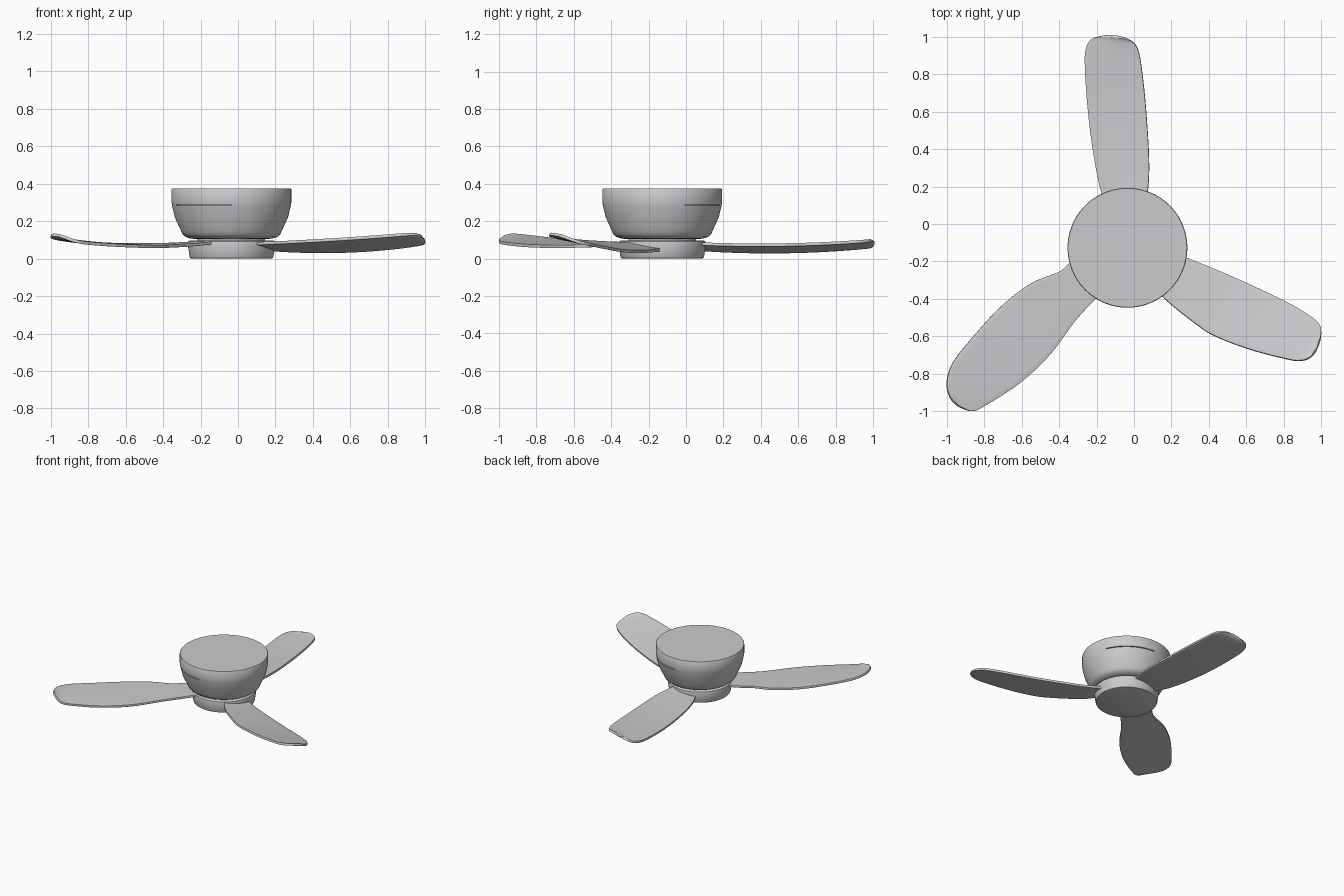
import bpy, bmesh, math
from mathutils import Vector

CENTRE = Vector((-0.035, -0.127, 0))
SEGMENTS = 96

cube = bpy.data.objects.get("Cube")
if cube:
    bpy.data.objects.remove(cube, do_unlink=True)

# One painted metal finish for everything
paint = bpy.data.materials.new("light_grey_paint")
paint.use_nodes = True
grey = (0.6, 0.6, 0.62, 1)
paint.diffuse_color = grey
paint.node_tree.nodes["Principled BSDF"].inputs["Base Color"].default_value = grey


def finish(bm, name, angle=35):
    """Turn a bmesh into a shaded, painted object."""
    bmesh.ops.recalc_face_normals(bm, faces=bm.faces)
    mesh = bpy.data.meshes.new(name)
    bm.to_mesh(mesh)
    bm.free()
    mesh.materials.append(paint)
    obj = bpy.data.objects.new(name, mesh)
    bpy.context.collection.objects.link(obj)
    bpy.ops.object.select_all(action='DESELECT')
    obj.select_set(True)
    bpy.context.view_layer.objects.active = obj
    bpy.ops.object.shade_smooth_by_angle(angle=math.radians(angle))
    return obj


def lathe(profile):
    """Revolve (radius, height) points into a closed solid about the fan axis."""
    bm = bmesh.new()
    rings = []
    for radius, height in profile:
        ring = []
        for i in range(SEGMENTS):
            a = math.tau * i / SEGMENTS
            ring.append(bm.verts.new(CENTRE + Vector((radius * math.cos(a), radius * math.sin(a), height))))
        rings.append(ring)
    for low, high in zip(rings, rings[1:]):
        for i in range(SEGMENTS):
            j = (i + 1) % SEGMENTS
            bm.faces.new((low[i], low[j], high[j], high[i]))
    bm.faces.new(rings[0])
    bm.faces.new(rings[-1])
    bmesh.ops.recalc_face_normals(bm, faces=bm.faces)
    return bm


# Motor housing, with two narrow vent slits sunk into its wall
SLIT_LOW, SLIT_HIGH = 0.283, 0.289
bm = lathe([(0.19, 0.104), (0.22, 0.108), (0.245, 0.116), (0.261, 0.13), (0.27, 0.15),
            (0.302, 0.22), (0.317, SLIT_LOW), (0.318, SLIT_HIGH), (0.32, 0.3),
            (0.32, 0.37), (0.317, 0.375)])


def in_slit(face):
    c = face.calc_center_median()
    angle = math.degrees(math.atan2(c.y - CENTRE.y, c.x - CENTRE.x)) % 180
    return SLIT_LOW < c.z < SLIT_HIGH and 22 < angle < 90


slit = bmesh.ops.extrude_face_region(bm, geom=[f for f in bm.faces if in_slit(f)])
bmesh.ops.delete(bm, geom=[f for f in bm.faces if in_slit(f) and f not in slit["geom"]],
                 context='FACES_ONLY')
for v in slit["geom"]:
    if isinstance(v, bmesh.types.BMVert):
        offset = v.co - CENTRE
        offset.z = 0
        v.co -= offset.normalized() * 0.012
finish(bm, "motor_housing")

# Shaft neck and the hub below it
finish(lathe([(0.18, 0.08), (0.18, 0.11)]), "shaft_neck")
finish(lathe([(0.212, 0), (0.22, 0.003), (0.224, 0.012), (0.234, 0.08),
              (0.231, 0.092), (0.218, 0.098)]), "rotor_hub")


def smooth_path(points, count):
    """Resample a path evenly along a Catmull-Rom curve."""
    pts = [Vector(p) for p in points]
    pts = [2 * pts[0] - pts[1]] + pts + [2 * pts[-1] - pts[-2]]
    fine = []
    for a, b, c, d in zip(pts, pts[1:], pts[2:], pts[3:]):
        for k in range(16):
            t = k / 16
            fine.append(0.5 * (2 * b + (c - a) * t + (2 * a - 5 * b + 4 * c - d) * t ** 2
                               + (3 * b - a - 3 * c + d) * t ** 3))
    fine.append(pts[-2])
    lengths = [0]
    for p, q in zip(fine, fine[1:]):
        lengths.append(lengths[-1] + (q - p).length)
    out, k = [], 0
    for i in range(count):
        goal = lengths[-1] * i / (count - 1)
        while k < len(fine) - 2 and lengths[k + 1] < goal:
            k += 1
        t = (goal - lengths[k]) / (lengths[k + 1] - lengths[k])
        out.append(fine[k].lerp(fine[k + 1], t))
    return out


def bend(heights, t):
    """Quadratic through the root, middle and tip heights."""
    root, middle, tip = heights
    return (root * (1 - t) * (1 - 2 * t) + 4 * middle * t * (1 - t) + tip * t * (2 * t - 1))


def blade(name, low_edge, high_edge, low_z, high_z, rows=56, columns=12):
    """Twisted sheet between two edge curves that meet at the tip."""
    bm = bmesh.new()
    grid = []
    lows, highs = smooth_path(low_edge, rows), smooth_path(high_edge, rows)
    for i, (a, b) in enumerate(zip(lows, highs)):
        t = i / (rows - 1)
        tip_z = (low_z[2] + high_z[2]) / 2
        blend = max(0, (t - 0.88) / 0.12) ** 2
        za = bend(low_z, t) * (1 - blend) + tip_z * blend
        zb = bend(high_z, t) * (1 - blend) + tip_z * blend
        row = []
        for j in range(columns + 1):
            s = j / columns
            p = a.lerp(b, s)
            row.append(bm.verts.new((p.x, p.y, za + (zb - za) * s)))
        grid.append(row)
    for r, q in zip(grid, grid[1:]):
        for j in range(columns):
            bm.faces.new((r[j], r[j + 1], q[j + 1], q[j]))
    bmesh.ops.remove_doubles(bm, verts=bm.verts, dist=0.0005)
    obj = finish(bm, name, 50)
    thick = obj.modifiers.new("thickness", 'SOLIDIFY')
    thick.thickness = 0.016
    thick.offset = 0
    bevel = obj.modifiers.new("soft_rim", 'BEVEL')
    bevel.width = 0.004
    bevel.segments = 2
    bevel.limit_method = 'ANGLE'
    bevel.angle_limit = math.radians(50)


# Three swept blades
blade("rear_blade",
      [(-0.13, 0.06), (-0.18, 0.19), (-0.22, 0.4), (-0.245, 0.6), (-0.26, 0.8),
       (-0.26, 0.92), (-0.235, 0.98), (-0.19, 1), (-0.12, 1)],
      [(0.05, 0.06), (0.075, 0.19), (0.08, 0.35), (0.065, 0.6), (0.045, 0.8),
       (0.025, 0.92), (-0.005, 0.97), (-0.06, 0.995), (-0.12, 1)],
      (0.05, 0.037, 0.075), (0.08, 0.075, 0.105))
blade("left_blade",
      [(0.15, -0.12), (0.28, -0.18), (0.51, -0.275), (0.78, -0.4), (0.915, -0.475),
       (0.985, -0.53), (1, -0.585), (0.98, -0.66)],
      [(0.08, -0.28), (0.155, -0.39), (0.325, -0.53), (0.435, -0.6), (0.62, -0.67),
       (0.81, -0.72), (0.89, -0.73), (0.945, -0.71), (0.98, -0.66)],
      (0.05, 0.042, 0.1), (0.08, 0.1, 0.14))
blade("right_blade",
      [(-0.13, -0.32), (-0.215, -0.41), (-0.315, -0.52), (-0.45, -0.7), (-0.61, -0.85),
       (-0.795, -0.97), (-0.865, -1), (-0.935, -0.975)],
      [(-0.22, -0.14), (-0.345, -0.21), (-0.4, -0.255), (-0.555, -0.32), (-0.715, -0.445),
       (-0.875, -0.62), (-0.97, -0.745), (-1, -0.85), (-0.98, -0.93), (-0.935, -0.975)],
      (0.085, 0.065, 0.095), (0.085, 0.08, 0.14))
